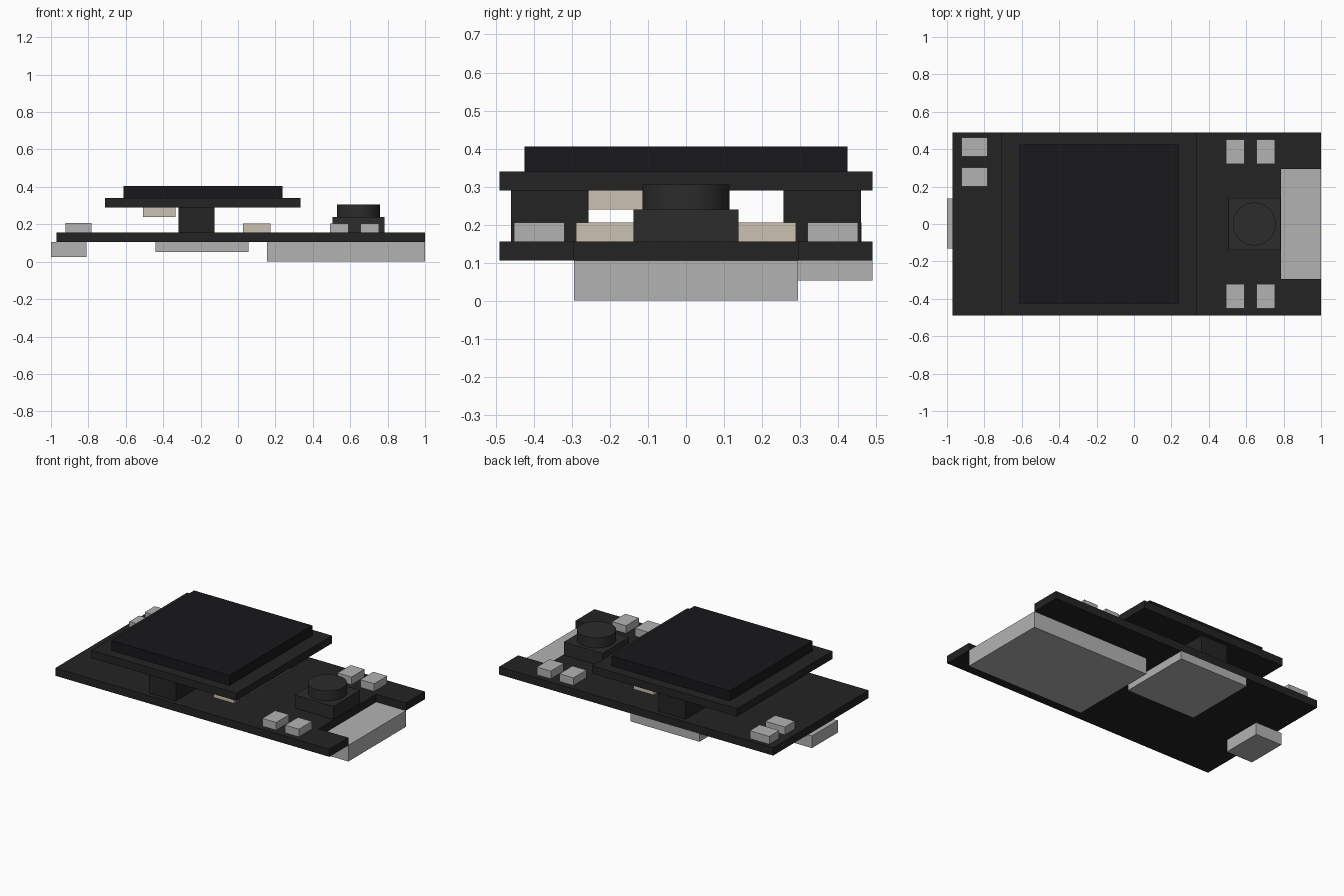
import bpy, bmesh

if "Cube" in bpy.data.objects:
    bpy.data.objects.remove(bpy.data.objects["Cube"])


def material(name, rgb):
    m = bpy.data.materials.new(name)
    m.diffuse_color = (*rgb, 1)
    m.use_nodes = True
    m.node_tree.nodes["Principled BSDF"].inputs["Base Color"].default_value = m.diffuse_color
    return m


BLACK = material("black_plastic", (0.017, 0.017, 0.017))
GLASS = material("display_black", (0.009, 0.009, 0.011))
DARK = material("button_black", (0.025, 0.025, 0.025))
BEIGE = material("beige_plastic", (0.6, 0.54, 0.44))
METAL = material("metal_grey", (0.45, 0.45, 0.45))


def finish(name, bm, mat):
    bmesh.ops.recalc_face_normals(bm, faces=bm.faces)
    me = bpy.data.meshes.new(name)
    bm.to_mesh(me)
    bm.free()
    me.materials.append(mat)
    ob = bpy.data.objects.new(name, me)
    bpy.context.collection.objects.link(ob)
    return ob


def plate(name, outline, z0, z1, mat):
    """Extrude a flat outline from z0 to z1."""
    bm = bmesh.new()
    face = bm.faces.new([bm.verts.new((x, y, z0)) for x, y in outline])
    top = bmesh.ops.extrude_face_region(bm, geom=[face])["geom"]
    verts = [v for v in top if isinstance(v, bmesh.types.BMVert)]
    bmesh.ops.translate(bm, verts=verts, vec=(0, 0, z1 - z0))
    # the start face is kept by extrude only if needed; make sure the bottom is closed
    bmesh.ops.holes_fill(bm, edges=bm.edges)
    return finish(name, bm, mat)


def box(name, x0, x1, y0, y1, z0, z1, mat):
    return plate(name, [(x0, y0), (x1, y0), (x1, y1), (x0, y1)], z0, z1, mat)


# main circuit board, notched at the right end
plate("main_board", [(-0.97, -0.49), (1, -0.49), (1, -0.295), (0.787, -0.295),
                     (0.787, 0.295), (1, 0.295), (1, 0.49), (-0.97, 0.49)],
      0.105, 0.155, BLACK)

# connectors under the board
box("large_socket", 0.155, 1.0, -0.295, 0.295, 0.0, 0.105, METAL)
box("card_slot", -0.44, 0.055, 0.01, 0.49, 0.053, 0.105, METAL)
box("end_port", -1.0, -0.81, -0.13, 0.135, 0.026, 0.105, METAL)

# raised display with its carrier board
box("display_board", -0.71, 0.333, -0.49, 0.49, 0.29, 0.34, BLACK)
box("display_panel", -0.613, 0.237, -0.425, 0.425, 0.34, 0.405, GLASS)
box("display_connector", -0.508, -0.335, -0.40, 0.08, 0.24, 0.29, BEIGE)
box("board_connector", 0.027, 0.173, -0.29, 0.29, 0.155, 0.205, BEIGE)

# parts mirrored front to back: support posts and right-hand chips
for side, s in (("front", -1), ("back", 1)):
    y0, y1 = sorted((s * 0.257, s * 0.46))
    box(f"support_post_{side}", -0.318, -0.125, y0, y1, 0.155, 0.29, BLACK)
    y0, y1 = sorted((s * 0.32, s * 0.453))
    for i, x in enumerate((0.492, 0.655)):
        box(f"chip_{side}_{i}", x, x + 0.1, y0, y1, 0.155, 0.205, METAL)

# chips at the left end
for i, y in enumerate((0.2, 0.36)):
    box(f"end_chip_{i}", -0.922, -0.782, y, y + 0.102, 0.155, 0.206, METAL)

# push button
box("button_base", 0.505, 0.782, -0.138, 0.138, 0.155, 0.24, DARK)
bpy.ops.mesh.primitive_cylinder_add(vertices=48, radius=0.115, depth=0.065,
                                    location=(0.643, 0, 0.2725))
cap = bpy.context.object
cap.name = "button_cap"
cap.data.materials.append(DARK)
bpy.ops.object.shade_smooth_by_angle()
